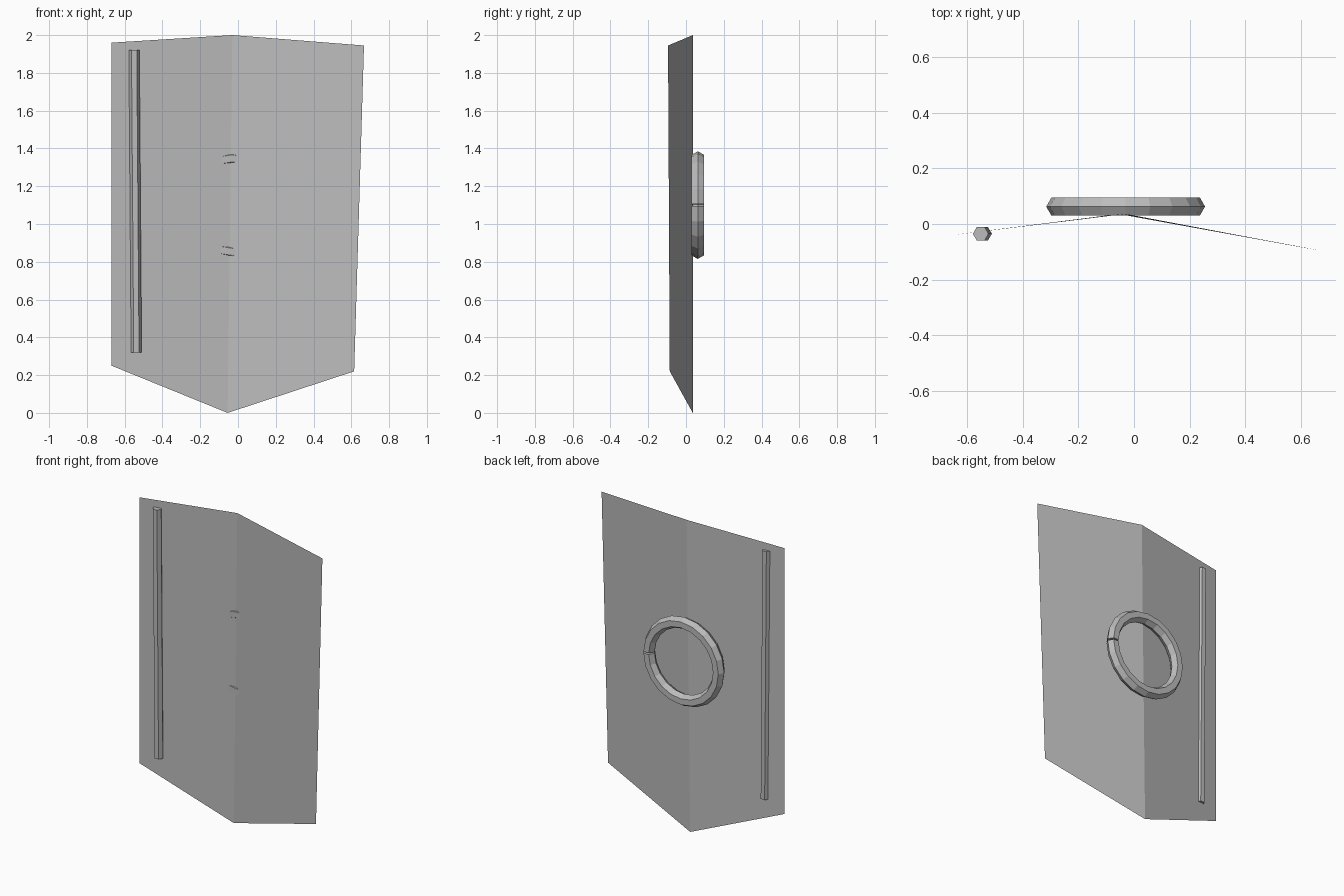
import bpy
import bmesh
from math import cos, sin, pi, tau

cube = bpy.data.objects.get("Cube")
if cube:
    bpy.data.objects.remove(cube, do_unlink=True)

GREY = (0.5, 0.5, 0.5, 1.0)
grey = bpy.data.materials.new("plain grey")
grey.use_nodes = True
grey.diffuse_color = GREY
grey.node_tree.nodes["Principled BSDF"].inputs["Base Color"].default_value = GREY


def finish(name, bm, closed=True):
    if closed:
        bmesh.ops.recalc_face_normals(bm, faces=bm.faces)
    mesh = bpy.data.meshes.new(name)
    bm.to_mesh(mesh)
    bm.free()
    mesh.materials.append(grey)
    obj = bpy.data.objects.new(name, mesh)
    bpy.context.collection.objects.link(obj)
    return obj


def skin(bm, rings):
    """Join a row of equal cross-sections and cap both ends."""
    loops = [[bm.verts.new(p) for p in ring] for ring in rings]
    n = len(loops[0])
    for a, b in zip(loops, loops[1:]):
        for i in range(n):
            j = (i + 1) % n
            bm.faces.new((a[i], a[j], b[j], b[i]))
    bm.faces.new(loops[0])
    bm.faces.new(loops[-1])


# Creased shield sheet: (bottom, top) corners of its three upright edges
edges = [
    ((-0.67, -0.042, 0.25), (-0.67, -0.042, 1.96)),
    ((-0.055, 0.036, 0.0), (-0.03, 0.036, 2.0)),
    ((0.615, -0.086, 0.22), (0.667, -0.095, 1.945)),
]
bm = bmesh.new()
cols = [[bm.verts.new(p) for p in edge] for edge in edges]
for a, b in zip(cols, cols[1:]):
    bm.faces.new((a[0], b[0], b[1], a[1]))
finish("shield_sheet", bm, closed=False)

# Slightly leaning six-sided rod
ROD = 0.028
bm = bmesh.new()
skin(bm, [[(x + ROD * cos(k * tau / 6), -0.035 + ROD * sin(k * tau / 6), z)
           for k in range(6)]
          for x, z in ((-0.538, 0.32), (-0.55, 1.92))])
finish("side_rod", bm)

# Six-sided ring grip, split by a narrow gap on its left
SEGMENTS, MAJOR, MINOR, GAP = 20, 0.2475, 0.0375, 0.02
rings = []
for s in range(SEGMENTS + 1):
    angle = s * tau / SEGMENTS
    if s == 0:
        angle += GAP
    elif s == SEGMENTS:
        angle -= GAP
    ring = []
    for k in range(6):
        r = MAJOR + MINOR * cos(k * pi / 3)
        ring.append((-0.03 + r * cos(angle),
                     0.0625 + MINOR * sin(k * pi / 3),
                     1.10 + r * sin(angle)))
    rings.append(ring)
bm = bmesh.new()
skin(bm, rings)
finish("ring_grip", bm)
